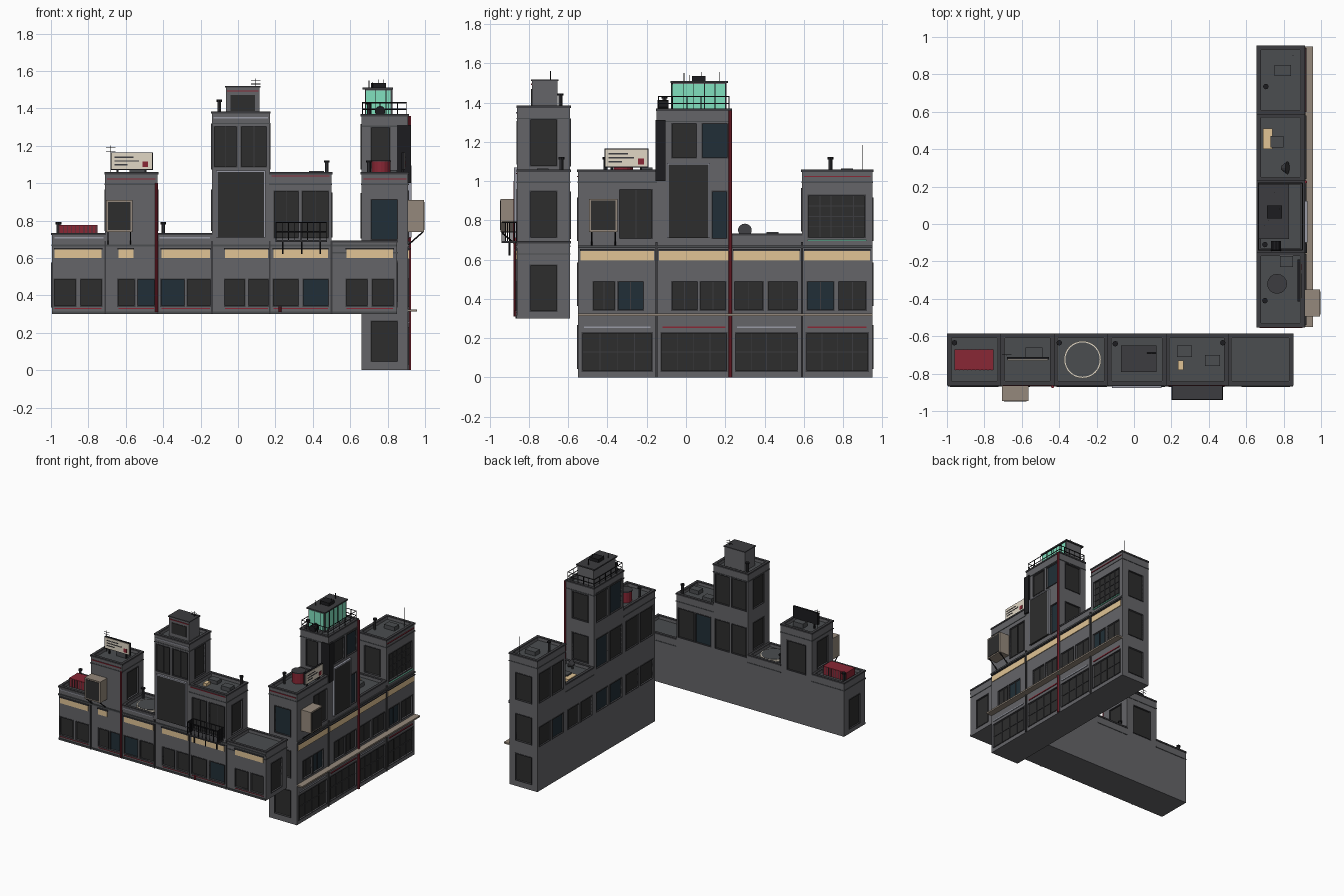
import bpy, bmesh, random
from mathutils import Vector, Matrix

if "Cube" in bpy.data.objects:
    bpy.data.objects.remove(bpy.data.objects["Cube"])

random.seed(4)
COL = dict(wall=(.13, .13, .14), roof=(.07, .075, .08), trim=(.045, .045, .05), glass=(.026, .026, .026),
           blue=(.015, .028, .038), cream=(.75, .55, .3), tan=(.3, .25, .2), red=(.25, .02, .035),
           pale=(.32, .33, .38), green=(.22, .75, .52), board=(.75, .68, .56), black=(.012, .012, .014))
MATS = {}
for k, c in COL.items():
    MATS[k] = bpy.data.materials.new(k)
    MATS[k].diffuse_color = (*c, 1)
PARTS = {}


def part(name, mat):
    return PARTS.setdefault(name, (bmesh.new(), mat))[0]


def box(name, mat, x0, x1, y0, y1, z0, z1):
    lo, hi = Vector((x0, y0, z0)), Vector((x1, y1, z1))
    m = Matrix.Translation((lo + hi) / 2) @ Matrix.Diagonal((*(hi - lo), 1))
    bmesh.ops.create_cube(part(name, mat), size=1, matrix=m)


def rod(name, mat, p, q, r=.003, seg=6, r2=None):
    p, q = Vector(p), Vector(q)
    rot = (q - p).to_track_quat('Z', 'Y').to_matrix().to_4x4()
    bmesh.ops.create_cone(part(name, mat), cap_ends=True, segments=seg, radius1=r, radius2=r if r2 is None else r2,
                          depth=(q - p).length, matrix=Matrix.Translation((p + q) / 2) @ rot)


def slab(name, mat, face, p, a0, a1, z0, z1, d0, d1):
    """Box lying on a wall; face is 'x+', 'x-', 'y+' or 'y-', p the wall plane, d the depth outward."""
    s = 1 if face[1] == '+' else -1
    u, v = sorted((p + s * d0, p + s * d1))
    if face[0] == 'x':
        box(name, mat, u, v, a0, a1, z0, z1)
    else:
        box(name, mat, a0, a1, u, v, z0, z1)


def ring(name, mat, x0, x1, y0, y1, z0, z1, t):
    box(name, mat, x0, x1, y0, y0 + t, z0, z1)
    box(name, mat, x0, x1, y1 - t, y1, z0, z1)
    box(name, mat, x0, x0 + t, y0 + t, y1 - t, z0, z1)
    box(name, mat, x1 - t, x1, y0 + t, y1 - t, z0, z1)


def window(face, p, a0, a1, z0, z1, cols=2, rows=1):
    slab('cutters', 'wall', face, p, a0, a1, z0, z1, -.012, .01)
    tint = random.choice(['glass', 'glass', 'glass', 'blue'])
    slab('window_glass_' + tint, tint, face, p, a0, a1, z0, z1, -.014, -.009)
    f, t = ('window_frames', 'trim', face, p), .006
    for b in ((a0 - t, a0, z0 - t, z1 + t), (a1, a1 + t, z0 - t, z1 + t), (a0, a1, z0 - t, z0), (a0, a1, z1, z1 + t)):
        slab(*f, *b, -.01, .004)
    for i in range(1, cols):
        a = a0 + (a1 - a0) * i / cols
        slab(*f, a - .002, a + .002, z0, z1, -.01, -.004)
    for i in range(1, rows):
        z = z0 + (z1 - z0) * i / rows
        slab(*f, a0, a1, z - .002, z + .002, -.01, -.005)


def panel(face, p, a0, a1, z0, z1):
    """Large dark screen with a pale frame."""
    slab('screen_panels', 'glass', face, p, a0, a1, z0, z1, 0, .014)
    for b in ((a0 - .008, a0, z0, z1), (a1, a1 + .008, z0, z1), (a0 - .008, a1 + .008, z1, z1 + .008)):
        slab('screen_frames', 'pale', face, p, *b, 0, .017)


def railing(x0, x1, y0, y1, z0, z1, n=4):
    c = [(x0, y0), (x1, y0), (x1, y1), (x0, y1)]
    for i in range(4):
        a, b = Vector(c[i]), Vector(c[(i + 1) % 4])
        for z in (z1, (z0 + z1) / 2):
            rod('railings', 'black', (*a, z), (*b, z), .003)
        for k in range(n):
            q = a.lerp(b, k / n)
            rod('railings', 'black', (*q, z0), (*q, z1), .0025)


# Building masses: x0, x1, y0, y1, z0, z1
YF, YB, XL, XR = -.86, -.59, .66, .91
FX = [-.995, -.71, -.43, -.14, .17, .5, .85]
RY = [-.55, -.15, .23, .59, .95]
MASS = [(FX[i], FX[i + 1], YF, YB, .3, h) for i, h in enumerate((.73, 1.055, .73, 1.38, 1.055, .69))]
MASS += [(XL, XR, RY[i], RY[i + 1], 0, h) for i, h in enumerate((1.055, 1.365, .73, 1.055))]
for i, m in enumerate(MASS):
    x0, x1, y0, y1, z0, z1 = m
    box('block_%d' % (i + 1), 'wall', *m)
    box('cutters', 'wall', x0 + .02, x1 - .02, y0 + .02, y1 - .02, z1 - .025, z1 + .01)
    box('roof_decks', 'roof', x0 + .019, x1 - .019, y0 + .019, y1 - .019, z1 - .03, z1 - .022)
    ring('parapet_caps', 'trim', x0 - .004, x1 + .004, y0 - .004, y1 + .004, z1 - .008, z1 + .004, .022)
    ring('cornice_bands', 'roof', x0 - .003, x1 + .003, y0 - .003, y1 + .003, z1 - .065, z1 - .058, .01)

# Front wing: street windows, lit sign strips, seams
pairs = [(-.98, -.87, -.84, -.73), (-.64, -.555, -.535, -.45), (-.41, -.29, -.27, -.15),
         (-.07, .035, .06, .16), (.19, .32, .35, .48), (.58, .69, .72, .83)]
for a, b, c, d in pairs:
    window('y-', YF, a, b, .345, .485, 1)
    window('y-', YF, c, d, .345, .485, 1)
    e = -.56 if a == -.64 else d
    slab('lit_strips', 'cream', 'y-', YF, a, e, .6, .645, 0, .006)
    slab('strip_hoods', 'trim', 'y-', YF, a - .005, e + .005, .645, .653, 0, .012)
    slab('red_neon', 'red', 'y-', YF, a, d, .328, .332, 0, .005)
for x in FX[1:-1]:
    slab('wall_seams', 'trim', 'y-', YF, x - .005, x + .005, .3, .69, 0, .008)
slab('floor_ledges', 'roof', 'y-', YF, FX[0], FX[-1], .66, .672, 0, .008)
slab('floor_ledges', 'roof', 'y-', YF, FX[0], FX[-1], .302, .315, 0, .006)
for a, b, z in ((-.98, -.72, .705), (-.42, -.15, .705), (-.13, .16, 1.345)):
    slab('pale_neon', 'pale', 'y-', YF, a, b, z, z + .008, 0, .005)
for a, b, z in ((-.7, -.44, 1.02), (.18, .49, 1.035)):
    slab('red_neon', 'red', 'y-', YF, a, b, z, z + .006, 0, .006)
panel('y-', YF, -.11, .14, .71, 1.06)
window('y-', YF, -.125, -.01, 1.09, 1.3)
window('y-', YF, .02, .15, 1.09, 1.3)
window('y-', YF, .195, .32, .71, .955)
window('y-', YF, .345, .48, .71, .955)

# Front wing: ends and back
for f, x, z in (('x-', FX[0], .34), ('x+', FX[6], .34), ('x-', FX[1], .75), ('x+', FX[2], .75), ('x-', FX[3], .75),
                ('x-', FX[3], 1.08), ('x+', FX[4], 1.08), ('x+', FX[5], .715)):
    window(f, x, -.79, -.66, z, z + (.21 if z == .75 else .23), 1)
for a, b, z in ((-.65, -.49, .71), (-.12, .005, .71), (.025, .15, .71), (-.12, .005, 1.08), (.025, .15, 1.08),
                (.19, .325, .71), (.345, .48, .71)):
    window('y+', YB, a, b, z, z + .23, 1)

# Right wing: shop fronts, office rows, sign strips
for i, (a, b, c, d) in enumerate([(-.47, -.365, -.345, -.22), (-.07, .055, .075, .2), (.25, .39, .42, .565),
                                  (.62, .75, .78, .915)]):
    y0, y1 = RY[i], RY[i + 1]
    window('x+', XR, y0 + .025, y1 - .025, .035, .225, 4, 2)
    window('x+', XR, a, b, .345, .485, 2)
    window('x+', XR, c, d, .345, .485, 2)
    slab('lit_strips', 'cream', 'x+', XR, y0 + .012, y1 - .012, .595, .643, 0, .006)
    slab('strip_hoods', 'trim', 'x+', XR, y0 + .01, y1 - .01, .645, .653, 0, .012)
    n = ('pale', 'red')[i % 2]
    slab(n + '_neon', n, 'x+', XR, y0 + .03, y1 - .03, .252, .26, 0, .006)
    w = (y1 - y0 - .09) / 2
    for z, ok in ((.36, True), (.71, i != 2), (1.08, i == 1)):
        if ok:
            window('x-', XL, y0 + .03, y0 + .03 + w, z, z + (.15 if z == .36 else .23), 1)
            window('x-', XL, y1 - .03 - w, y1 - .03, z, z + (.15 if z == .36 else .23), 1)
    if i:
        slab('wall_seams', 'trim', 'x+', XR, y0 - .005, y0 + .005, 0, .69, 0, .008)
slab('floor_ledges', 'roof', 'x+', XR, RY[0], RY[4], .66, .672, 0, .008)
box('long_awning', 'tan', XR, .958, RY[0], RY[4], .313, .325)
window('x+', XR, -.335, -.175, .71, .955)
panel('x+', XR, -.09, .115, .71, 1.085)
window('x+', XR, .135, .205, .71, .945, 1)
window('x+', XR, -.07, .05, 1.12, 1.29, 1)
window('x+', XR, .085, .21, 1.12, 1.29, 1)
window('x+', XR, .625, .91, .715, .925, 5, 4)
slab('green_neon', 'green', 'x+', XR, .62, .92, .695, .702, 0, .008)
slab('red_neon', 'red', 'y-', RY[0], XL + .01, XR - .01, 1.02, 1.026, 0, .006)
slab('red_neon', 'red', 'x+', XR, RY[3] + .01, RY[4] - .01, 1.02, 1.026, 0, .006)
for f, y, zs in (('y-', RY[0], (.05, .37, .7)), ('y+', RY[4], (.05, .37, .7)), ('y-', RY[1], (1.085,)),
                 ('y+', RY[2], (.75, 1.08)), ('y-', RY[3], (.75,))):
    for z in zs:
        window(f, y, .715, .85 if y != RY[1] else .81, z, z + .21, 1)

# Drain pipes and tower duct
for p, z0, z1 in (((-.435, YF - .01), .31, 1.0), ((.225, YF - .008), .31, .34), ((XR + .008, .225), 0, 1.36)):
    rod('drain_pipes', 'red', (*p, z0), (*p, z1), .008, 8)
box('tower_duct', 'black', .85, .925, -.156, -.105, 1.0, 1.31)

# Hanging wall boxes with dark grilles
box('wall_boxes', 'tan', -.705, -.565, -.945, YF, .74, .91)
slab('wall_box_grilles', 'glass', 'y-', -.945, -.695, -.575, .75, .9, 0, .003)
box('wall_boxes', 'tan', XR, .995, -.495, -.35, .74, .91)
slab('wall_box_grilles', 'glass', 'x+', .995, -.485, -.36, .75, .9, 0, .003)
for t in (.01, .13):
    rod('box_struts', 'black', (-.705 + t, YF, .67), (-.705 + t, -.94, .74), .004)
    rod('box_struts', 'black', (XR, -.49 + t, .67), (.99, -.49 + t, .74), .004)

# Front balcony
box('balcony_floor', 'trim', .2, .475, -.94, YF, .685, .695)
railing(.203, .472, -.937, YF - .003, .69, .79, 8)
for x in (.24, .34, .44):
    rod('balcony_hangers', 'black', (x, -.9, .62), (x, -.9, .685), .005)

# Rooftop rooms and observation cabin
box('front_penthouse', 'wall', -.065, .115, -.785, -.655, 1.35, 1.51)
box('penthouse_cap', 'trim', -.07, .12, -.79, -.65, 1.51, 1.518)
slab('penthouse_window', 'glass', 'y-', -.785, -.04, .09, 1.385, 1.47, 0, .004)
slab('red_neon', 'red', 'y-', -.785, -.06, .11, 1.49, 1.496, 0, .005)
box('cabin', 'wall', .68, .82, -.07, .205, 1.335, 1.5)
box('cabin_cap', 'trim', .665, .83, -.08, .215, 1.5, 1.51)
slab('cabin_glass', 'green', 'x+', .82, -.065, .2, 1.36, 1.495, 0, .004)
slab('cabin_glass', 'green', 'y-', -.07, .685, .815, 1.36, 1.495, 0, .004)
for k in range(6):
    y, x = -.067 + .0535 * k, .683 + .027 * k
    slab('cabin_mullions', 'black', 'x+', .82, y - .002, y + .002, 1.36, 1.5, 0, .007)
    if k % 2 == 0:
        slab('cabin_mullions', 'black', 'y-', -.07, x - .002, x + .002, 1.36, 1.5, 0, .007)
railing(.665, .9, -.14, .22, 1.36, 1.43, 5)
rod('searchlight', 'black', (.76, -.115, 1.35), (.76, -.115, 1.4), .006)
rod('searchlight', 'black', (.76, -.145, 1.385), (.76, -.09, 1.385), .028, 10)
box('cabin_vent', 'black', .71, .79, .03, .1, 1.51, 1.535)

# Billboards with abstract bars
for f, p, a in (('y-', -.725, -.68), ('x+', .89, -.415)):
    slab('billboard_backs', 'black', f, p, a, a + .225, 1.07, 1.165, -.015, 0)
    slab('billboard_faces', 'board', f, p, a + .005, a + .22, 1.075, 1.16, 0, .004)
    for z, w in ((1.135, .1), (1.115, .13), (1.095, .07)):
        slab('billboard_bars', 'trim', f, p, a + .02, a + .02 + w, z, z + .007, .004, .006)
    slab('billboard_marks', 'red', f, p, a + .17, a + .2, 1.085, 1.115, .004, .006)
    for t in (.03, .18):
        slab('billboard_posts', 'black', f, p, a + t, a + t + .012, 1.02, 1.08, -.015, -.003)

# Roof clutter: plant boxes, tank, dish, chimneys, masts
box('red_container', 'red', -.96, -.75, -.78, -.67, .7, .775)
for k in range(10):
    box('container_ribs', 'trim', -.955 + .0215 * k, -.951 + .0215 * k, -.783, -.667, .705, .772)
for x0, x1, y0, y1, z, h in ((-.58, -.49, -.72, -.66, 1.03, .04), (.38, .46, -.76, -.7, 1.03, .035),
                             (.23, .31, -.71, -.65, 1.03, .03), (.75, .84, .79, .85, 1.03, .035),
                             (.73, .8, .41, .47, .705, .035), (.78, .85, -.23, -.17, 1.03, .04)):
    box('roof_units', 'roof', x0, x1, y0, y1, z, z + h)
box('roof_hatches', 'cream', .69, .74, .4, .51, .705, .73)
box('roof_hatches', 'cream', .235, .265, -.78, -.73, 1.03, 1.055)
rod('water_tank', 'red', (.765, -.32, 1.03), (.765, -.32, 1.115), .05, 16)
rod('water_tank_lid', 'trim', (.765, -.32, 1.115), (.765, -.32, 1.122), .053, 16)
rod('dish', 'trim', (.8, .3, .7), (.8, .3, .745), .008, 8)
rod('dish', 'trim', (.79, .3, .74), (.82, .3, .75), .012, 14, .035)
for x, y, z in ((-.96, -.635, .7), (-.4, -.635, .7), (-.1, -.64, 1.355), (.475, -.635, 1.03), (.705, .735, 1.03),
                (.7, -.41, 1.03), (.7, -.11, 1.34)):
    rod('chimneys', 'trim', (x, y, z), (x, y, z + .08), .01, 8)
    rod('chimney_caps', 'black', (x, y, z + .08), (x, y, z + .092), .015, 8)
for x, y, z0, z1 in ((-.68, -.7, 1.03, 1.2), (.095, -.69, 1.51, 1.56), (.85, .9, 1.03, 1.185), (.7, -.01, 1.5, 1.55),
                     (.72, .02, 1.5, 1.54), (.78, .08, 1.5, 1.555), (.75, .17, 1.5, 1.555)):
    rod('masts', 'black', (x, y, z0), (x, y, z1), .002, 5)
    if y < -.6:
        for dz in (.012, .03):
            rod('masts', 'black', (x - .025, y, z1 - dz), (x + .025, y, z1 - dz), .0018, 5)

# Helipad ring
rod('helipad_mark', 'board', (-.275, -.725, .705), (-.275, -.725, .722), .1, 32)
rod('helipad_centre', 'roof', (-.275, -.725, .705), (-.275, -.725, .724), .092, 32)

# Turn the collected parts into objects, then cut recesses out of the blocks
objs = {}
for name, (bm, mat) in PARTS.items():
    me = bpy.data.meshes.new(name)
    bm.to_mesh(me)
    bm.free()
    me.materials.append(MATS[mat])
    objs[name] = bpy.data.objects.new(name, me)
    bpy.context.collection.objects.link(objs[name])
cutter = objs['cutters']
cutter.hide_render = True
for name, ob in objs.items():
    if name.startswith('block_'):
        mod = ob.modifiers.new('recesses', 'BOOLEAN')
        mod.operation, mod.solver, mod.object = 'DIFFERENCE', 'EXACT', cutter
        bpy.context.view_layer.objects.active = ob
        bpy.ops.object.modifier_apply(modifier=mod.name)
bpy.data.objects.remove(cutter)

for m in bpy.data.materials:
    if m.users and not m.is_grease_pencil:
        m.use_nodes = True
        m.node_tree.nodes["Principled BSDF"].inputs["Base Color"].default_value = m.diffuse_color
